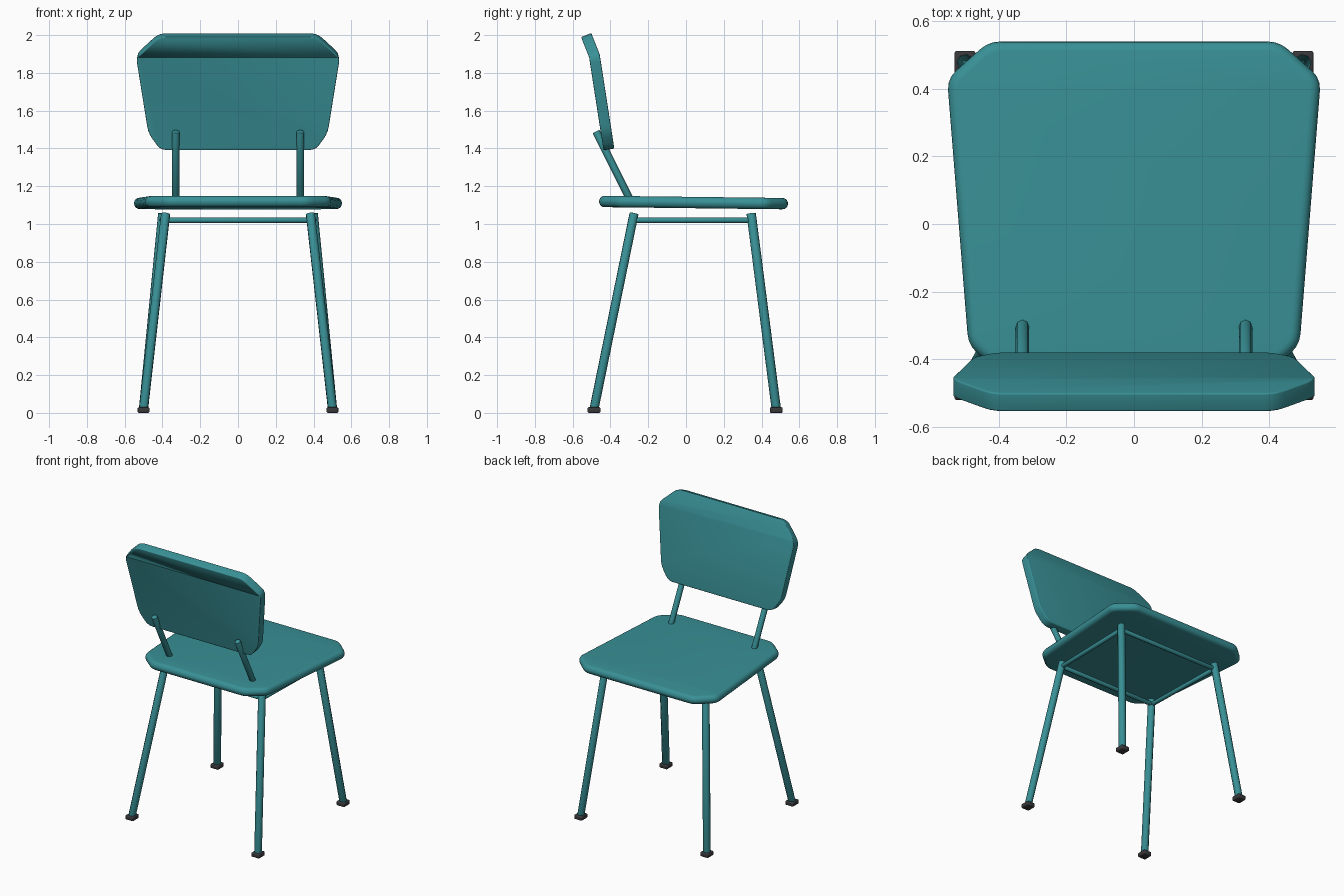
import bpy, bmesh
from math import radians
from mathutils import Vector

if "Cube" in bpy.data.objects:
    bpy.data.objects.remove(bpy.data.objects["Cube"])


def material(name, rgb):
    m = bpy.data.materials.new(name)
    m.diffuse_color = (*rgb, 1)
    m.use_nodes = True
    m.node_tree.nodes["Principled BSDF"].inputs["Base Color"].default_value = m.diffuse_color
    return m


TEAL = material("teal", (0.04, 0.28, 0.305))
DARK = material("dark rubber", (0.04, 0.04, 0.045))


def finish(name, bm, mat, smooth=True):
    mesh = bpy.data.meshes.new(name)
    bmesh.ops.recalc_face_normals(bm, faces=bm.faces)
    bm.to_mesh(mesh)
    bm.free()
    mesh.materials.append(mat)
    ob = bpy.data.objects.new(name, mesh)
    bpy.context.collection.objects.link(ob)
    bpy.ops.object.select_all(action='DESELECT')
    bpy.context.view_layer.objects.active = ob
    ob.select_set(True)
    if smooth:
        bpy.ops.object.shade_smooth_by_angle(angle=radians(50))
    return ob


def tube(name, a, b, radius, sides=8, bevel=0.003):
    a, b = Vector(a), Vector(b)
    d = b - a
    bm = bmesh.new()
    bmesh.ops.create_cone(bm, cap_ends=True, segments=sides, radius1=radius,
                          radius2=radius, depth=d.length)
    rim = [e for e in bm.edges if abs(e.verts[0].co.z - e.verts[1].co.z) < 1e-5]
    bmesh.ops.bevel(bm, geom=rim, offset=bevel, segments=2, profile=0.5, affect='EDGES')
    rot = d.to_track_quat('Z', 'Y')
    for v in bm.verts:
        v.co = rot @ v.co + (a + b) / 2
    return finish(name, bm, TEAL)


def plate(name, half, bend, place, thickness):
    """Mirrored rounded outline, creased at v = bend, placed in 3D, thickened."""
    pts = [Vector(p) for p in half] + [Vector((-x, y)) for x, y in reversed(half)]
    bm = bmesh.new()
    loop = []
    for i, p in enumerate(pts):
        prev, nxt = pts[i - 1], pts[(i + 1) % len(pts)]
        s = p + (prev - p).normalized() * 0.035
        e = p + (nxt - p).normalized() * 0.035
        for t in (0, 1 / 3, 2 / 3, 1):
            q = s * (1 - t) ** 2 + p * 2 * t * (1 - t) + e * t * t
            loop.append(bm.verts.new((q.x, q.y, 0)))
    bm.faces.new(loop)
    bmesh.ops.bisect_plane(bm, geom=bm.verts[:] + bm.edges[:] + bm.faces[:],
                           plane_co=(0, bend, 0), plane_no=(0, 1, 0))
    for v in bm.verts:
        v.co = place(v.co.x, v.co.y)
    ob = finish(name, bm, TEAL, False)
    sol = ob.modifiers.new("thickness", 'SOLIDIFY')
    sol.thickness, sol.offset = thickness, 0
    bev = ob.modifiers.new("round rim", 'BEVEL')
    bev.width, bev.segments = thickness * 0.48, 4
    bev.limit_method, bev.angle_limit = 'ANGLE', radians(60)
    bpy.ops.object.shade_smooth_by_angle(angle=radians(40))
    return ob


# Seat, tipped very slightly down toward its wide end
plate("seat", [(0.37, -0.46), (0.49, -0.36), (0.553, 0.43), (0.43, 0.54)], 0.0,
      lambda x, y: Vector((x, y, 1.114 - 0.006 * y / 0.5)), 0.06)

# Backrest, leaning, with the top strip bent further back
plate("backrest", [(0.41, 1.395), (0.475, 1.485), (0.54, 1.89), (0.42, 2.0)], 1.89,
      lambda x, z: Vector((x, -0.412 - 0.155 * (z - 1.42) - 0.24 * max(0, z - 1.89), z)),
      0.058)

# Legs, feet and backrest supports on both sides
tops = {"front": (0.383, -0.275), "rear": (0.398, 0.345)}
feet = {"front": (0.5, -0.487), "rear": (0.5, 0.478)}
for side, s in (("left", -1), ("right", 1)):
    for end in tops:
        (tx, ty), (fx, fy) = tops[end], feet[end]
        tube(f"{end}_leg_{side}", (s * fx, fy, 0.02), (s * tx, ty, 1.056), 0.025)
        bm = bmesh.new()
        bmesh.ops.create_cube(bm, size=1)
        for v in bm.verts:
            v.co = Vector((v.co.x * 0.062 + s * fx, v.co.y * 0.068 + fy,
                           v.co.z * 0.03 + 0.015))
        bmesh.ops.bevel(bm, geom=bm.edges[:], offset=0.006, segments=2,
                        profile=0.5, affect='EDGES')
        finish(f"{end}_foot_{side}", bm, DARK)
    tube(f"backrest_support_{side}", (s * 0.33, -0.287, 1.11),
         (s * 0.33, -0.477, 1.49), 0.02)
    # Side rails of the under-frame
    tube(f"side_rail_{side}", (s * 0.386, -0.28, 1.02), (s * 0.401, 0.35, 1.02), 0.015)

# Cross rails of the under-frame
for end, (tx, ty) in tops.items():
    tube(f"{end}_rail", (-tx, ty, 1.02), (tx, ty, 1.02), 0.015)
